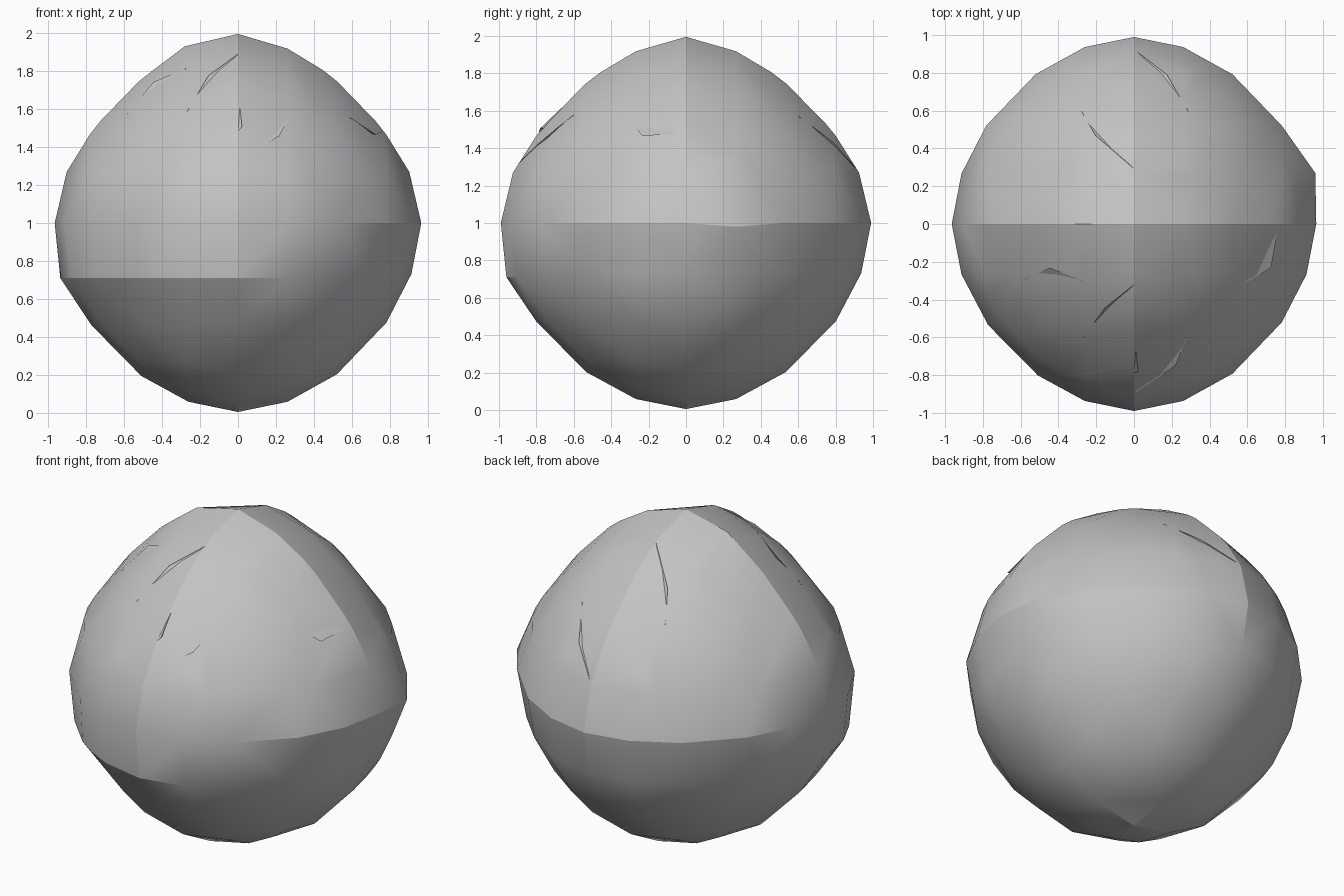
import bpy, bmesh, math
from mathutils import Vector

old = bpy.data.objects.get("Cube")
if old:
    bpy.data.objects.remove(old, do_unlink=True)

stone = bpy.data.materials.new("stone_grey")
stone.use_nodes = True
grey = (0.55, 0.55, 0.55, 1)
stone.diffuse_color = grey
stone.node_tree.nodes["Principled BSDF"].inputs["Base Color"].default_value = grey

STEP = 0.27
SCALE = Vector((0.965, 0.99, 0.995))
CENTRE = Vector((0, 0, 1))


def inside(p):
    """Rounded diamond, a little leaner in its upper half."""
    power = 1.8 - 0.19 * min(1, max(0, p.z * 2))
    return sum(abs(c) ** power for c in p) < 1


def surface_hit(axis, sign, u, v):
    """Where a lattice line leaves the solid, or None if it misses."""
    p = Vector((0, 0, 0))
    p[(axis + 1) % 3], p[(axis + 2) % 3] = u, v
    if not inside(p):
        return None
    low, high = 0, 1.1
    for _ in range(25):
        p[axis] = sign * (low + high) / 2
        if inside(p):
            low = abs(p[axis])
        else:
            high = abs(p[axis])
    return p * SCALE


def finish(name, bm, angle):
    bmesh.ops.recalc_face_normals(bm, faces=bm.faces)
    mesh = bpy.data.meshes.new(name)
    bm.to_mesh(mesh)
    bm.free()
    mesh.materials.append(stone)
    obj = bpy.data.objects.new(name, mesh)
    bpy.context.collection.objects.link(obj)
    bpy.ops.object.select_all(action='DESELECT')
    obj.select_set(True)
    bpy.context.view_layer.objects.active = obj
    bpy.ops.object.shade_smooth_by_angle(angle=math.radians(angle))
    return obj


# Boulder body: lattice points on the solid, wrapped in a hull
bm = bmesh.new()
for axis in range(3):
    for sign in (-1, 1):
        for i in range(-3, 4):
            for j in range(-3, 4):
                p = surface_hit(axis, sign, i * STEP, j * STEP)
                if p is None:
                    continue
                # Ledge that runs round the front, below the middle
                if abs(p.z + STEP) < 0.01 and p.y < 0.05 and p.x < 0.3:
                    p = Vector((p.x * 1.025, p.y * 1.025, -0.29))
                bm.verts.new(p + CENTRE)
# Raised corners beside three of the tips
for p in ((0.96, 0.27, -0.02), (0.28, -0.99, -0.02), (-0.28, 0, 0.93)):
    bm.verts.new(Vector(p) + CENTRE)
bmesh.ops.remove_doubles(bm, verts=bm.verts, dist=0.07)
hull = bmesh.ops.convex_hull(bm, input=bm.verts)
bmesh.ops.delete(bm, geom=list({v for v in hull["geom_interior"]
                                if isinstance(v, bmesh.types.BMVert)}),
                 context='VERTS')
boulder = finish("boulder", bm, 22)

# Thin chips lying along the surface
chips = [
    ((0, -0.31, 0.86), (-0.15, -0.43, 0.75), (-0.27, -0.6, 0.58)),
    ((0, -0.84, 0.3), (0.22, -0.75, 0.46), (0.28, -0.6, 0.58)),
    ((0, -0.76, 0.47), (0.02, -0.74, 0.48), (0.01, -0.65, 0.6)),
    ((0, 0.28, 0.87), (-0.2, 0.46, 0.73), (-0.28, 0.6, 0.58)),
    ((0.02, 0.87, 0.28), (0.17, 0.77, 0.42), (0.29, 0.6, 0.58)),
    ((-0.6, -0.3, 0.58), (-0.48, -0.25, 0.8), (-0.28, -0.31, 0.84)),
    ((0.6, -0.32, 0.57), (0.75, -0.24, 0.48), (0.76, -0.05, 0.48)),
]
bm = bmesh.new()
for chip in chips:
    corners = []
    for k, c in enumerate(chip):
        d = Vector(c).normalized()
        hit, at, normal, _ = boulder.ray_cast(CENTRE + d * 2, -d)
        corners.append(bm.verts.new(at + d * (0.015 if k == 1 else 0.003)))
    face = bm.faces.new(corners)
    # Close the underside into a solid sliver
    root = bm.verts.new(CENTRE + (face.calc_center_median() - CENTRE) * 0.96)
    for a, b in zip(corners, corners[1:] + corners[:1]):
        bm.faces.new((b, a, root))
finish("surface_chips", bm, 20)
